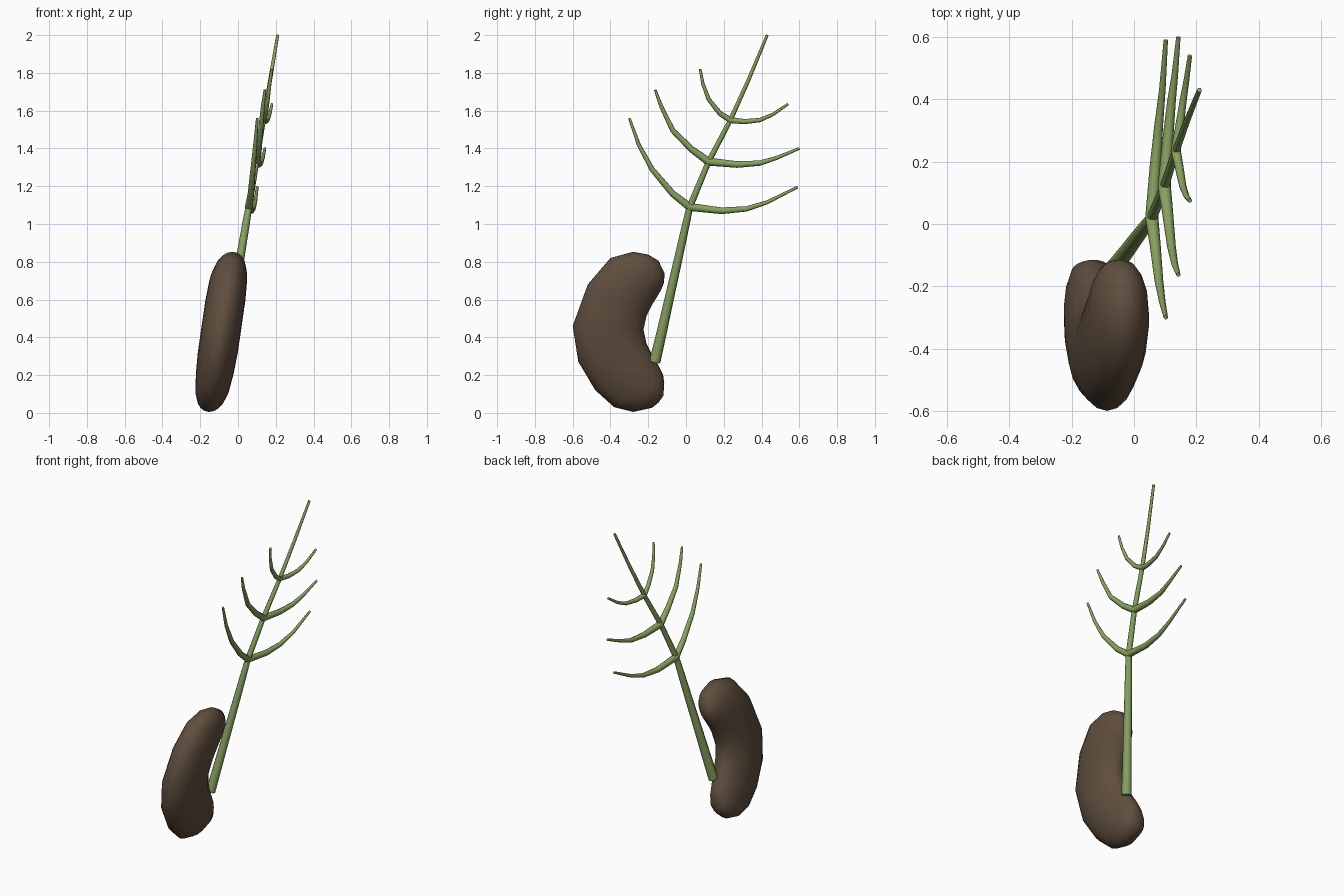
import bpy, bmesh
from math import sin, cos, pi
from mathutils import Vector

cube = bpy.data.objects.get("Cube")
if cube:
    bpy.data.objects.remove(cube)


def material(name, rgb):
    m = bpy.data.materials.new(name)
    m.use_nodes = True
    m.diffuse_color = (*rgb, 1)
    m.node_tree.nodes["Principled BSDF"].inputs["Base Color"].default_value = (*rgb, 1)
    return m


brown = material("seed_brown", (0.115, 0.076, 0.048))
green = material("stem_green", (0.25, 0.36, 0.12))


def add_object(name, mesh, mat):
    ob = bpy.data.objects.new(name, mesh)
    bpy.context.scene.collection.objects.link(ob)
    mesh.materials.clear()
    mesh.materials.append(mat)
    for p in mesh.polygons:
        p.use_smooth = True
    return ob


def lean(z):
    """Sideways lean of the stem at a height."""
    return 0.21 - 0.168 * (2 - z)


# Bean: oval sections between outer and inner edge, swept around the notch
# Each station: outer y, z, inner y, z, half thickness
stations = [
    (-.145, .805, -.116, .69, .045),
    (-.20, .838, -.13, .655, .07),
    (-.28, .853, -.15, .62, .088),
    (-.40, .82, -.178, .575, .1),
    (-.52, .68, -.21, .51, .106),
    (-.60, .46, -.225, .44, .106),
    (-.57, .27, -.21, .37, .106),
    (-.48, .12, -.175, .30, .1),
    (-.38, .03, -.145, .25, .092),
    (-.28, .005, -.122, .205, .08),
    (-.18, .027, -.115, .16, .06),
    (-.145, .055, -.117, .13, .04),
]
SIDES = 20
bm = bmesh.new()


def bean_point(y, z, side=0):
    return bm.verts.new((-0.03 - 0.145 * (0.85 - z) + side, y, z))


rings = []
for oy, oz, iy, iz, half in stations:
    ring = []
    for k in range(SIDES):
        a = 2 * pi * k / SIDES
        t = (1 + cos(a)) / 2
        ring.append(bean_point(iy + (oy - iy) * t, iz + (oz - iz) * t, half * sin(a)))
    rings.append(ring)
for r, s in zip(rings, rings[1:]):
    for k in range(SIDES):
        n = (k + 1) % SIDES
        bm.faces.new((r[k], r[n], s[n], s[k]))
for ring, tip in ((rings[0], (-.114, .74)), (rings[-1], (-.12, .09))):
    pole = bean_point(*tip)
    for k in range(SIDES):
        bm.faces.new((ring[k], ring[(k + 1) % SIDES], pole))
bmesh.ops.recalc_face_normals(bm, faces=bm.faces)
mesh = bpy.data.meshes.new("bean")
bm.to_mesh(mesh)
bm.free()
add_object("bean", mesh, brown)


# Tapered round shoots
def shoot(name, points, r0, r1):
    cu = bpy.data.curves.new(name, "CURVE")
    cu.dimensions = "3D"
    cu.bevel_depth = 1
    cu.bevel_resolution = 2
    cu.use_fill_caps = True
    sp = cu.splines.new("POLY")
    sp.points.add(len(points) - 1)
    for i, (p, co) in enumerate(zip(sp.points, points)):
        p.co = (*co, 1)
        p.radius = r0 + (r1 - r0) * i / (len(points) - 1)
    helper = bpy.data.objects.new(name + "_path", cu)
    bpy.context.scene.collection.objects.link(helper)
    bpy.context.view_layer.update()
    deps = bpy.context.evaluated_depsgraph_get()
    mesh = bpy.data.meshes.new_from_object(helper.evaluated_get(deps))
    bpy.data.objects.remove(helper)
    ob = add_object(name, mesh, green)
    bpy.context.view_layer.objects.active = ob
    ob.select_set(True)
    bpy.ops.object.shade_smooth_by_angle(angle=1.0)
    ob.select_set(False)


stem = [(-.165, .27), (-.13, .42), (-.09, .6), (-.04, .82), (0, 1), (.02, 1.09),
        (.12, 1.33), (.235, 1.55), (.33, 1.76), (.43, 2)]
shoot("stem", [(lean(z), y, z) for y, z in stem], .03, .008)

# Paired branches: front and back arm from each joint
branches = {
    "lower": ((.02, 1.09),
              [(-.07, 1.16), (-.18, 1.29), (-.25, 1.42), (-.3, 1.56)],
              [(.19, 1.07), (.32, 1.08), (.43, 1.115), (.59, 1.195)]),
    "middle": ((.12, 1.33),
               [(.03, 1.395), (-.07, 1.495), (-.13, 1.62), (-.163, 1.71)],
               [(.27, 1.315), (.39, 1.322), (.48, 1.35), (.6, 1.4)]),
    "upper": ((.235, 1.55),
              [(.18, 1.585), (.12, 1.66), (.09, 1.74), (.075, 1.82)],
              [(.31, 1.542), (.39, 1.55), (.46, 1.58), (.54, 1.635)]),
}
for level, (joint, front, back) in branches.items():
    for side, arm in (("front", front), ("back", back)):
        base = lean(joint[1])
        pts = [(base + 0.045 * i / len(arm), y, z)
               for i, (y, z) in enumerate([joint] + arm)]
        shoot(f"{level}_{side}_branch", pts, .021 if level != "upper" else .016, .007)
